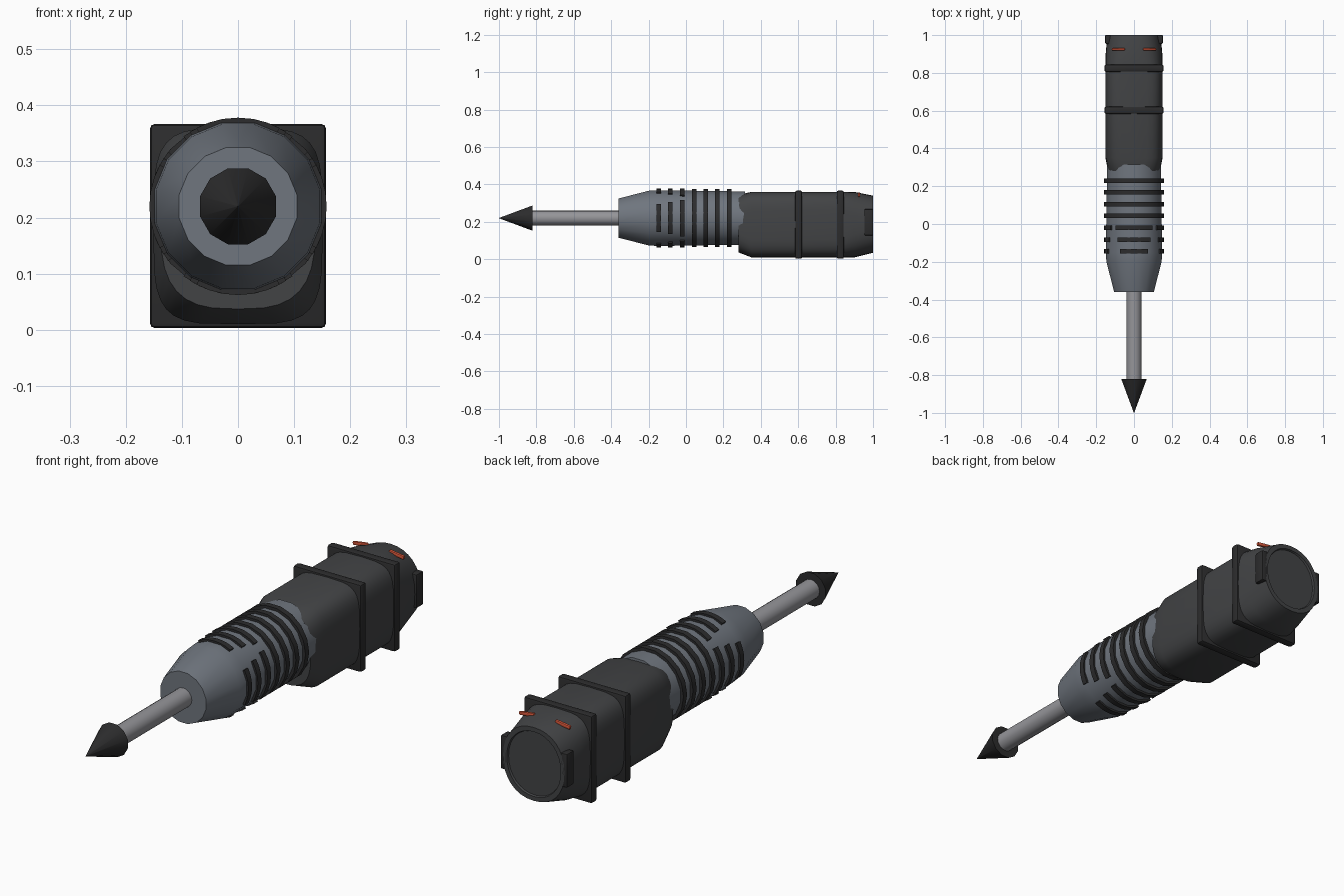
import bpy, bmesh
from math import cos, sin, pi, radians, copysign

if "Cube" in bpy.data.objects:
    bpy.data.objects.remove(bpy.data.objects["Cube"])

AXIS_Z = 0.22


def material(name, r, g, b):
    m = bpy.data.materials.new(name)
    m.diffuse_color = (r, g, b, 1)
    m.use_nodes = True
    m.node_tree.nodes["Principled BSDF"].inputs["Base Color"].default_value = m.diffuse_color
    return m


GREY = material("blue_grey", 0.16, 0.18, 0.21)
DARK = material("dark_grey", 0.055, 0.057, 0.06)
BLACK = material("black_rubber", 0.025, 0.025, 0.026)
METAL = material("metal", 0.30, 0.30, 0.32)
ORANGE = material("orange", 0.65, 0.09, 0.04)


def finish(bm, name, mat, angle=32):
    bmesh.ops.recalc_face_normals(bm, faces=bm.faces[:])
    me = bpy.data.meshes.new(name)
    bm.to_mesh(me)
    bm.free()
    ob = bpy.data.objects.new(name, me)
    bpy.context.collection.objects.link(ob)
    me.materials.append(mat)
    bpy.ops.object.select_all(action='DESELECT')
    ob.select_set(True)
    bpy.context.view_layer.objects.active = ob
    bpy.ops.object.shade_smooth_by_angle(angle=radians(angle))
    return ob


def power(v, e):
    return copysign(abs(v) ** (2 / e), v)


def loft(name, sections, n, mat, offset=0.0):
    """Sections along y: (y, half width, z bottom, z top, superellipse exponent)."""
    bm = bmesh.new()
    rings = []
    for y, hx, z0, z1, e in sections:
        ring = []
        for i in range(n):
            a = offset + 2 * pi * i / n
            ring.append(bm.verts.new((hx * power(cos(a), e), y,
                                      (z0 + z1) / 2 + (z1 - z0) / 2 * power(sin(a), e))))
        rings.append(ring)
    for a, b in zip(rings, rings[1:]):
        for i in range(n):
            bm.faces.new((a[i], a[(i + 1) % n], b[(i + 1) % n], b[i]))
    bm.faces.new(rings[0])
    bm.faces.new(rings[-1])
    return finish(bm, name, mat)


def turned(name, profile, n, mat, offset=0.0):
    return loft(name, [(y, r, AXIS_Z - r, AXIS_Z + r, 2) for y, r in profile], n, mat, offset)


def rib(name, y, start, sweep, steps):
    """Rectangular-section rib, either an arc or a closed ring."""
    bm = bmesh.new()
    closed = sweep > 6.28
    prof = [(0.135, -0.012), (0.158, -0.012), (0.158, 0.012), (0.135, 0.012)]
    rings = []
    for i in range(steps if closed else steps + 1):
        a = start + sweep * i / steps
        rings.append([bm.verts.new((r * cos(a), y + d, AXIS_Z + r * sin(a))) for r, d in prof])
    for i in range(steps):
        a, b = rings[i], rings[(i + 1) % len(rings)]
        for k in range(4):
            bm.faces.new((a[k], a[(k + 1) % 4], b[(k + 1) % 4], b[k]))
    if not closed:
        bm.faces.new(rings[0])
        bm.faces.new(rings[-1])
    return finish(bm, name, BLACK)


def box(name, center, size, mat, bevel, roll=0.0):
    bm = bmesh.new()
    bmesh.ops.create_cube(bm, size=1)
    bmesh.ops.scale(bm, vec=size, verts=bm.verts[:])
    bmesh.ops.bevel(bm, geom=bm.edges[:], offset=bevel, segments=2, profile=0.5, affect='EDGES')
    ob = finish(bm, name, mat)
    ob.location = center
    ob.rotation_euler = (0, roll, 0)
    return ob


# Pointed tip and shaft
turned("tip", [(-1.0, 0.0008), (-0.82, 0.07)], 12, BLACK, pi / 12)
turned("shaft", [(-0.825, 0.04), (-0.35, 0.04)], 16, METAL)

# Tapered front grip
turned("front_grip", [(-0.36, 0.107), (-0.20, 0.149), (-0.15, 0.152), (0.315, 0.145)],
       16, GREY, pi / 16)

# Split ribs at the front, full rings behind
for i, (y, half) in enumerate([(-0.145, 28), (-0.083, 33), (-0.02, 38)]):
    for q in range(4):
        h = radians(half)
        rib(f"rib_segment_{i}_{q}", y, q * pi / 2 - h, 2 * h, 6)
for i, y in enumerate([0.043, 0.105, 0.167, 0.23]):
    rib(f"rib_ring_{i}", y, 0, 2 * pi, 18)

# Rear housing, rounding off to an oval cap with a shallow recess
loft("rear_housing", [
    (0.28, 0.138, 0.037, 0.345, 3.0), (0.35, 0.151, 0.010, 0.360, 4.2),
    (0.82, 0.151, 0.010, 0.360, 4.2), (0.90, 0.150, 0.010, 0.360, 2.8),
    (1.00, 0.141, 0.035, 0.340, 2.2), (1.00, 0.124, 0.053, 0.322, 2.1),
    (0.992, 0.121, 0.056, 0.319, 2.1)], 32, DARK)

# Square bands round the housing
for i, y in enumerate([0.602, 0.825]):
    box(f"band_{i}", (0, y, 0.185), (0.314, 0.038, 0.364), BLACK, 0.009)

# Side pads and orange markers on the cap
for s, side in ((-1, "left"), (1, "right")):
    box(f"side_pad_{side}", (s * 0.138, 0.977, 0.198), (0.03, 0.046, 0.14), BLACK, 0.005)
    box(f"marker_{side}", (s * 0.083, 0.925, 0.346), (0.07, 0.013, 0.016), ORANGE, 0.005,
        s * radians(8))
